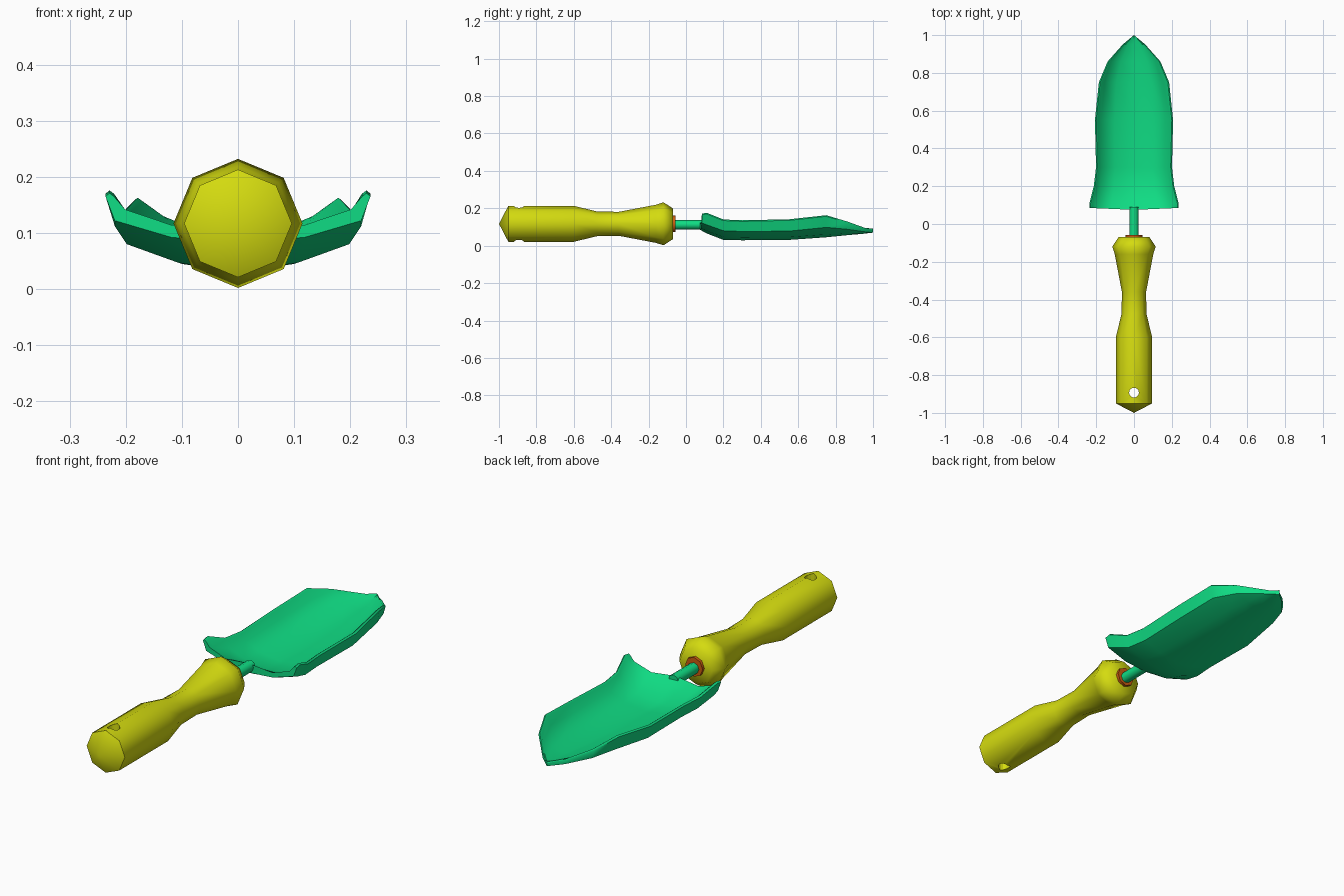
import bpy, bmesh, math

if "Cube" in bpy.data.objects:
    bpy.data.objects.remove(bpy.data.objects["Cube"])

AXIS_Z = 0.117


def material(name, rgb):
    m = bpy.data.materials.new(name)
    m.diffuse_color = (*rgb, 1)
    m.use_nodes = True
    m.node_tree.nodes["Principled BSDF"].inputs["Base Color"].default_value = m.diffuse_color
    return m


GREEN = material("green_metal", (0.005, 0.72, 0.23))
YELLOW = material("yellow_grip", (0.66, 0.71, 0.005))
ORANGE = material("orange_collar", (0.6, 0.11, 0.005))


def finish(bm, name, mat, angle):
    bmesh.ops.remove_doubles(bm, verts=bm.verts, dist=0.0005)
    bmesh.ops.recalc_face_normals(bm, faces=bm.faces)
    me = bpy.data.meshes.new(name)
    bm.to_mesh(me)
    bm.free()
    ob = bpy.data.objects.new(name, me)
    bpy.context.collection.objects.link(ob)
    me.materials.append(mat)
    smooth(ob, angle)
    return ob


def smooth(ob, angle):
    bpy.ops.object.select_all(action='DESELECT')
    ob.select_set(True)
    bpy.context.view_layer.objects.active = ob
    bpy.ops.object.shade_smooth_by_angle(angle=math.radians(angle))


def skin(bm, rings):
    """Join closed rings of equal length with quads and cap both ends."""
    for a, b in zip(rings, rings[1:]):
        n = len(a)
        for i in range(n):
            j = (i + 1) % n
            bm.faces.new((a[i], a[j], b[j], b[i]))


def lathe(name, profile, mat, angle=60, sides=8, z=AXIS_Z):
    """Spin (y, radius) points round the y direction."""
    bm = bmesh.new()
    rings = [[bm.verts.new((r * math.sin(2 * math.pi * i / sides), y,
                            z + r * math.cos(2 * math.pi * i / sides)))
              for i in range(sides)] for y, r in profile]
    skin(bm, rings)
    return finish(bm, name, mat, angle)


# Grip with pointed butt and flared neck
handle = lathe("handle", [(-1.0, 0), (-0.95, 0.096), (-0.60, 0.096), (-0.475, 0.066),
                          (-0.36, 0.064), (-0.16, 0.102), (-0.12, 0.115),
                          (-0.07, 0.082), (-0.07, 0)], YELLOW)

# Hanging hole through the grip
bpy.ops.mesh.primitive_cylinder_add(vertices=12, radius=0.026, depth=0.6,
                                    location=(0, -0.893, AXIS_Z))
cutter = bpy.context.object
cutter.name = "hole_cutter"
cutter.hide_render = True
cutter.data.materials.append(YELLOW)
cut = handle.modifiers.new("hanging_hole", 'BOOLEAN')
cut.object, cut.operation, cut.solver = cutter, 'DIFFERENCE', 'EXACT'
bpy.context.view_layer.objects.active = handle
bpy.ops.object.modifier_apply(modifier=cut.name)
bpy.data.objects.remove(cutter)
smooth(handle, 60)

# Collar and shaft
lathe("collar", [(-0.08, 0), (-0.08, 0.044), (-0.057, 0.044), (-0.057, 0)], ORANGE)
lathe("shaft", [(-0.08, 0), (-0.08, 0.025), (0.09, 0.025), (0.09, 0)], GREEN, z=0.112)

# Blade stations: y, half width, then z of the underside at centre, middle, fold and rim,
# and the thickness at the centre
STATIONS = [
    (0.075, 0.236, 0.085, 0.092, 0.122, 0.165, 0.042),
    (0.11, 0.236, 0.066, 0.080, 0.112, 0.170, 0.034),
    (0.20, 0.213, 0.031, 0.047, 0.080, 0.134, 0.022),
    (0.30, 0.201, 0.029, 0.045, 0.076, 0.130, 0.022),
    (0.55, 0.207, 0.031, 0.046, 0.078, 0.135, 0.022),
    (0.75, 0.186, 0.045, 0.060, 0.098, 0.157, 0.020),
    (0.86, 0.140, 0.056, 0.065, 0.088, 0.124, 0.018),
    (0.95, 0.060, 0.064, 0.067, 0.075, 0.094, 0.016),
    (1.00, 0.000, 0.070, 0.070, 0.070, 0.082, 0.014),
]
bm = bmesh.new()
rings = []
for y, w, zc, zm, ze, zr, t in STATIONS:
    k = min(1, w / 0.1)                      # thin the walls towards the tip
    outer = [(0, zc), (0.5 * w, zm), (0.93 * w, ze), (w, zr)]
    rim = [(w - 0.007 * k, zr + 0.006 * k)]
    inner = [(w - 0.015 * k, zr), (0.93 * w - 0.018 * k, ze + 0.020),
             (0.5 * w, zm + 0.022), (0, zc + t)]
    half = outer + rim + inner
    loop = half + [(-x, z) for x, z in half[-2:0:-1]]
    rings.append([bm.verts.new((x, y + (0.01 * x / 0.236 if y < 0.08 and x > 0 else
                                        -0.01 * x / 0.236 if y < 0.08 else 0), z))
                  for x, z in loop])
skin(bm, rings)

# Close the rear edge and the tip with strips between underside and inside
for ring in (rings[0], rings[-1]):
    n = len(ring)
    h = 4
    for side in (1, -1):
        for i in range(h - 1):
            bm.faces.new([ring[side * q % n] for q in (i, i + 1, 7 - i, 8 - i)])
        bm.faces.new([ring[side * q % n] for q in (3, 4, 5)])
finish(bm, "blade", GREEN, 50)
